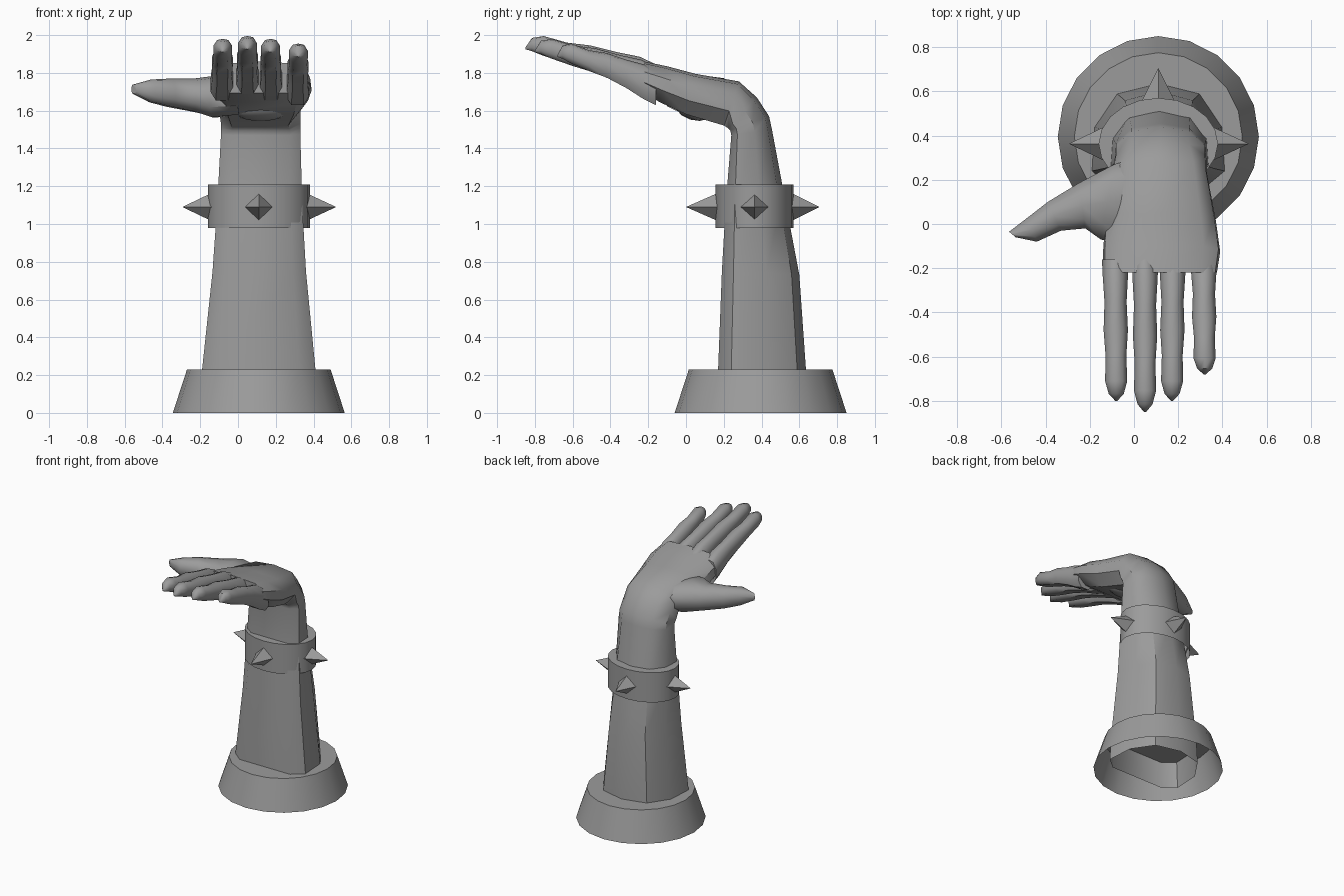
import bpy
import bmesh
import math
from mathutils import Vector, Matrix

cube = bpy.data.objects.get("Cube")
if cube:
    bpy.data.objects.remove(cube, do_unlink=True)

grey = bpy.data.materials.new("mid_grey")
grey.use_nodes = True
grey.diffuse_color = (0.33, 0.33, 0.33, 1)
grey.node_tree.nodes["Principled BSDF"].inputs["Base Color"].default_value = (0.33, 0.33, 0.33, 1)


def finish(bm, name, angle=35):
    """Turn a bmesh into a named, shaded object."""
    bmesh.ops.recalc_face_normals(bm, faces=bm.faces[:])
    mesh = bpy.data.meshes.new(name)
    bm.to_mesh(mesh)
    bm.free()
    mesh.materials.append(grey)
    obj = bpy.data.objects.new(name, mesh)
    bpy.context.collection.objects.link(obj)
    bpy.ops.object.select_all(action="DESELECT")
    obj.select_set(True)
    bpy.context.view_layer.objects.active = obj
    if angle:
        bpy.ops.object.shade_smooth_by_angle(angle=math.radians(angle))
    return obj


def mirrored(half):
    """Complete a half section that ends on its centre line."""
    return half + [(-u, v) for u, v in reversed(half[:-1])]


def loft(name, sections, angle=35, cap_start=False):
    """Skin sections given as (template, centre, half_width, half_height)."""
    bm = bmesh.new()
    rings = [[bm.verts.new(c + w * u + h * v) for u, v in shape]
             for shape, c, w, h in sections]
    for a, b in zip(rings, rings[1:]):
        for i in range(len(a)):
            j = (i + 1) % len(a)
            bm.faces.new((a[i], a[j], b[j], b[i]))
    bm.faces.new(rings[-1])
    if cap_start:
        bm.faces.new(rings[0])
    return finish(bm, name, angle)


def upright(shape, x0, x1, front, back):
    """Section spanning x0..x1 and from a front to a back (y, z) point."""
    f, b = Vector((0, *front)), Vector((0, *back))
    centre = (f + b) / 2 + Vector(((x0 + x1) / 2, 0, 0))
    return shape, centre, Vector(((x1 - x0) / 2, 0, 0)), (b - f) / 2


ARM = mirrored([(0.72, -1), (1, -0.7), (0.96, 0.15), (0.62, 0.8), (0, 1)])
PALM = mirrored([(0.7, -0.95), (1, -0.3), (0.97, 0.35), (0.72, 0.88), (0, 1)])
ROUND = mirrored([(0.55, -1), (1, -0.5), (1, 0.3), (0.6, 0.88), (0, 1)])

# Hollow forearm bending into the palm
loft("arm_and_palm", [
    upright(ARM, -0.20, 0.42, (0.165, 0.03), (0.645, 0.03)),
    upright(ARM, -0.19, 0.41, (0.17, 0.23), (0.635, 0.23)),
    upright(ARM, -0.135, 0.36, (0.19, 0.75), (0.60, 0.73)),
    upright(ARM, -0.11, 0.34, (0.21, 1.1), (0.53, 1.1)),
    upright(ARM, -0.09, 0.33, (0.24, 1.47), (0.455, 1.5)),
    upright(ARM, -0.09, 0.33, (0.235, 1.495), (0.44, 1.57)),
    upright(ARM, -0.09, 0.33, (0.225, 1.505), (0.375, 1.67)),
    upright(PALM, -0.10, 0.33, (0.2, 1.515), (0.28, 1.755)),
    upright(PALM, -0.13, 0.37, (0.0, 1.575), (0.05, 1.795)),
    upright(PALM, -0.14, 0.39, (-0.14, 1.64), (-0.1, 1.835)),
    upright(PALM, -0.14, 0.375, (-0.22, 1.69), (-0.22, 1.86)),
], 40)

# Fingers: x at root and tip, reach along the hand, drop in height
FINGERS = {
    "index_finger": (-0.085, -0.08, -0.80, 0.015),
    "middle_finger": (0.05, 0.05, -0.85, 0.0),
    "ring_finger": (0.175, 0.172, -0.80, 0.015),
    "little_finger": (0.315, 0.32, -0.68, 0.04),
}
for name, (x_root, x_tip, tip, drop) in FINGERS.items():
    sections = []
    # Each station: share of length, half width, underside and top heights
    for t, w, low, high in ((0, 0.06, 1.67, 1.845), (0.12, 0.057, 1.70, 1.885),
                            (0.3, 0.05, 1.76, 1.91), (0.5, 0.055, 1.815, 1.945),
                            (0.68, 0.047, 1.85, 1.96), (0.86, 0.05, 1.89, 1.995),
                            (0.95, 0.034, 1.915, 1.985), (1, 0.005, 1.925, 1.935)):
        y = -0.16 + (tip + 0.16) * t
        x = x_root + (x_tip - x_root) * t
        sections.append(upright(ROUND, x - w, x + w,
                                (y, low - drop), (y, high - drop)))
    loft(name, sections, 50, cap_start=True)

# Thumb: rear edge, front edge, underside and top heights
thumb = []
for rear, front, low, high in (
        ((0.02, 0.3), (0.0, -0.1), 1.58, 1.75),
        ((-0.09, 0.27), (-0.15, -0.07), 1.565, 1.785),
        ((-0.25, 0.185), (-0.22, -0.02), 1.595, 1.77),
        ((-0.39, 0.10), (-0.33, -0.03), 1.62, 1.77),
        ((-0.48, 0.03), (-0.44, -0.08), 1.645, 1.765),
        ((-0.565, -0.035), (-0.535, -0.06), 1.69, 1.74)):
    r, f = Vector((*rear, 0)), Vector((*front, 0))
    centre = (r + f) / 2 + Vector((0, 0, (low + high) / 2))
    thumb.append((ROUND, centre, (f - r) / 2, Vector((0, 0, (high - low) / 2))))
loft("thumb", thumb, 50, cap_start=True)

# Fleshy heel of the palm
bm = bmesh.new()
bmesh.ops.create_uvsphere(bm, u_segments=12, v_segments=6, radius=1,
                          matrix=Matrix.Translation((0.12, 0.04, 1.61))
                          @ Matrix.Rotation(-0.3, 4, "X")
                          @ Matrix.Diagonal((0.17, 0.10, 0.06, 1)))
finish(bm, "palm_heel", 50)


def open_drum(name, centre, bottom, top, low, high):
    """Tapered elliptical drum with a closed top and an open bottom."""
    bm = bmesh.new()
    rings = []
    for (rx, ry), z in ((bottom, low), (top, high)):
        rings.append([bm.verts.new((centre[0] + rx * math.cos(a),
                                    centre[1] + ry * math.sin(a), z))
                      for a in (math.tau * i / 20 for i in range(20))])
    for i in range(20):
        j = (i + 1) % 20
        bm.faces.new((rings[0][i], rings[0][j], rings[1][j], rings[1][i]))
    bm.faces.new(rings[1])
    return finish(bm, name)


# Flared base and wrist band
open_drum("base", (0.11, 0.395), (0.455, 0.455), (0.38, 0.38), 0, 0.23)
open_drum("wrist_band", (0.11, 0.363), (0.27, 0.207), (0.27, 0.207), 0.98, 1.21)

# Four pyramid spikes around the band
for name, direction, reach, start in (
        ("right_spike", (-1, 0, 0), 0.405, 0.25), ("left_spike", (1, 0, 0), 0.41, 0.25),
        ("front_spike", (0, -1, 0), 0.363, 0.195), ("back_spike", (0, 1, 0), 0.343, 0.195)):
    d = Vector(direction)
    side = d.cross(Vector((0, 0, 1)))
    hub = Vector((0.11, 0.363, 1.09))
    bm = bmesh.new()
    tip = bm.verts.new(hub + d * reach)
    rim = [bm.verts.new(hub + d * start + 0.074 * (side * math.cos(a) + Vector((0, 0, math.sin(a)))))
           for a in (math.tau * i / 4 for i in range(4))]
    for i in range(4):
        bm.faces.new((rim[i], rim[(i + 1) % 4], tip))
    bm.faces.new(rim)
    finish(bm, name, 0)
